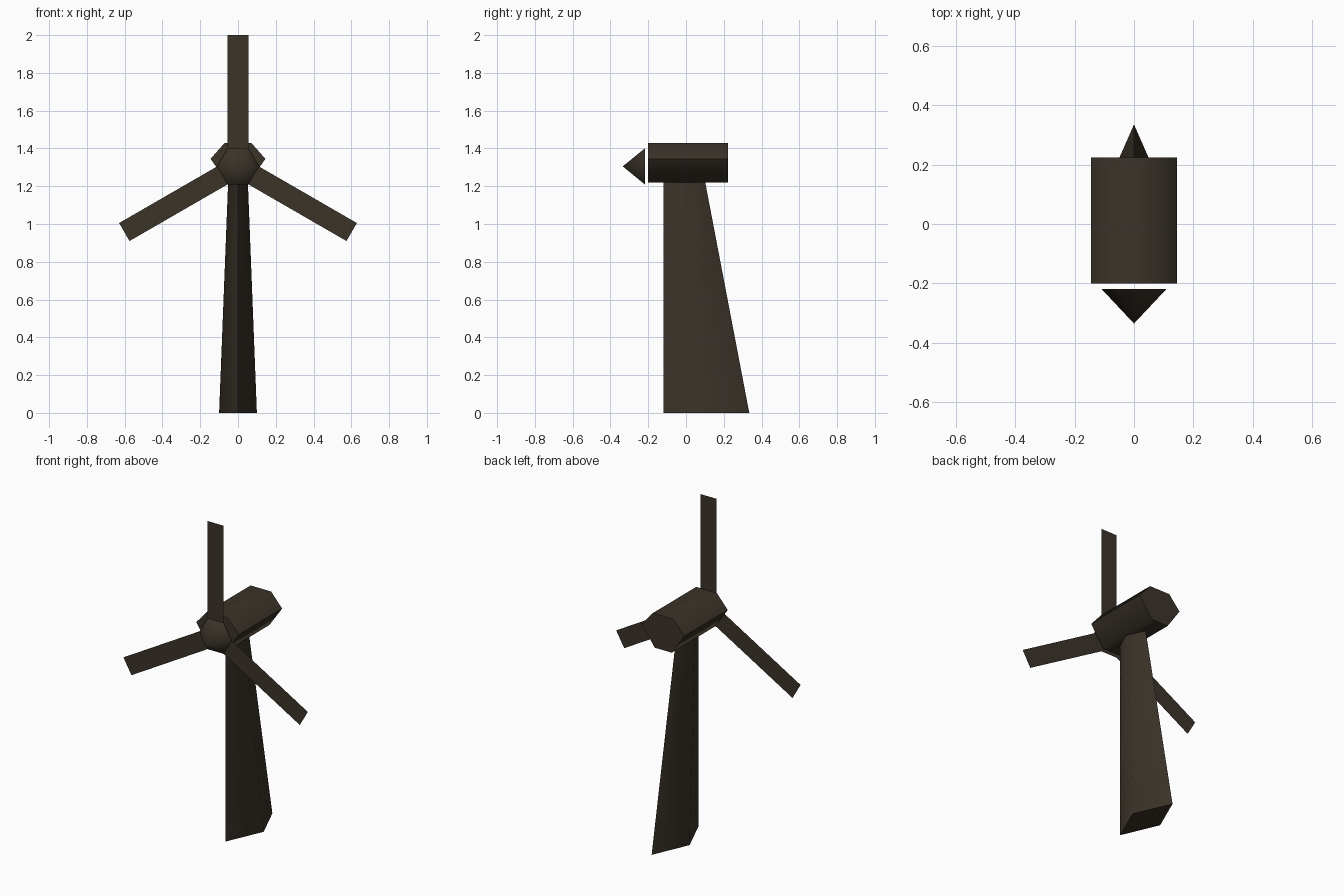
import bpy, bmesh, math
from mathutils import Vector, Matrix

if "Cube" in bpy.data.objects:
    bpy.data.objects.remove(bpy.data.objects["Cube"])

brown = bpy.data.materials.new("dark_brown")
brown.diffuse_color = (0.043, 0.033, 0.022, 1)
brown.use_nodes = True
brown.node_tree.nodes["Principled BSDF"].inputs["Base Color"].default_value = brown.diffuse_color


def finish(name, bm, smooth=True):
    bmesh.ops.recalc_face_normals(bm, faces=bm.faces)
    mesh = bpy.data.meshes.new(name)
    bm.to_mesh(mesh)
    bm.free()
    mesh.materials.append(brown)
    obj = bpy.data.objects.new(name, mesh)
    bpy.context.collection.objects.link(obj)
    if smooth:
        bpy.ops.object.select_all(action='DESELECT')
        bpy.context.view_layer.objects.active = obj
        obj.select_set(True)
        bpy.ops.object.shade_smooth_by_angle(angle=math.radians(75))
    return obj


def loft(name, ring_a, ring_b):
    """Closed solid between two rings with the same point count."""
    bm = bmesh.new()
    a = [bm.verts.new(p) for p in ring_a]
    b = [bm.verts.new(p) for p in ring_b]
    n = len(a)
    for i in range(n):
        j = (i + 1) % n
        bm.faces.new((a[i], a[j], b[j], b[i]))
    bm.faces.new(a[::-1])
    bm.faces.new(b)
    return finish(name, bm)


# Tower: diamond section, upright front edge, leaning back edge
def diamond(z, y0, y1, w):
    ym = (y0 + y1) / 2
    return [(0, y0, z), (w, ym, z), (0, y1, z), (-w, ym, z)]


loft("tower", diamond(0, -0.12, 0.335, 0.1), diamond(1.23, -0.12, 0.1, 0.052))

# Nacelle: six-sided housing running front to back
half = [(0.07, 1.43), (0.145, 1.345), (0.058, 1.22)]
hexagon = half + [(-x, z) for x, z in reversed(half)]
loft("nacelle", [(x, -0.2, z) for x, z in hexagon], [(x, 0.223, z) for x, z in hexagon])

# Nose cone: six-sided, pointing forward
HUB = Vector((0, -0.218, 1.305))
R = 0.11
bm = bmesh.new()
rim = [bm.verts.new(HUB + Vector((R * math.cos(k * math.pi / 3), 0, R * math.sin(k * math.pi / 3))))
       for k in range(6)]
tip = bm.verts.new(HUB + Vector((0, -0.117, 0)))
for i in range(6):
    bm.faces.new((rim[i], rim[(i + 1) % 6], tip))
bm.faces.new(rim[::-1])
finish("nose_cone", bm)

# Blades: flat sheets growing from every second rim edge
inner = R * math.cos(math.pi / 6)
for k in range(3):
    turn = Matrix.Rotation(k * math.tau / 3, 3, 'Y')
    bm = bmesh.new()
    bm.faces.new([bm.verts.new(HUB + turn @ Vector(p)) for p in
                  ((-R / 2, 0, inner), (R / 2, 0, inner), (R / 2, 0, 0.695), (-R / 2, 0, 0.695))])
    finish(f"blade_{k + 1}", bm, smooth=False)
